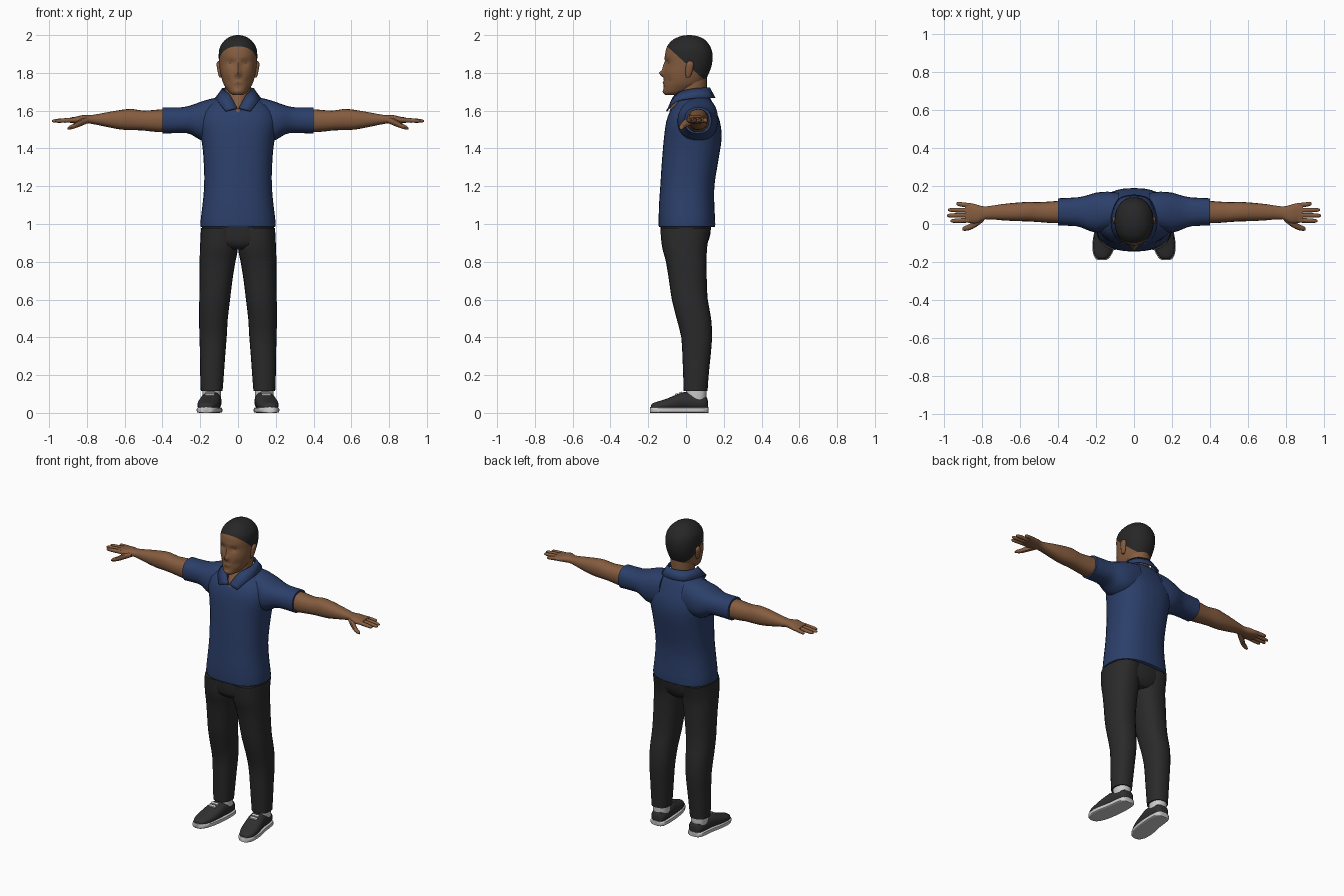
import bpy, bmesh, math
from mathutils import Vector


def material(name, rgb):
    m = bpy.data.materials.new(name)
    m.diffuse_color = (*rgb, 1)
    return m


SKIN = material("brown skin", (0.235, 0.108, 0.05))
SHIRT = material("navy cloth", (0.025, 0.05, 0.145))
TROUSER = material("charcoal cloth", (0.023, 0.023, 0.023))
HAIR = material("black hair", (0.02, 0.02, 0.02))
SHOE = material("dark shoe", (0.03, 0.03, 0.03))
WHITE = material("off white", (0.6, 0.6, 0.6))


def smooth_rows(rows, steps):
    """Catmull-Rom interpolation between rows of equal length."""
    out = []
    for i in range(len(rows) - 1):
        p0, p1 = rows[max(i - 1, 0)], rows[i]
        p2, p3 = rows[i + 1], rows[min(i + 2, len(rows) - 1)]
        for s in range(steps):
            t = s / steps
            out.append([0.5 * (2 * b + (c - a) * t + (2 * a - 5 * b + 4 * c - d) * t * t
                               + (3 * b - a - 3 * c + d) * t ** 3)
                        for a, b, c, d in zip(p0, p1, p2, p3)])
    out.append(list(rows[-1]))
    return out


def finish(name, bm, mat, mirror=False):
    me = bpy.data.meshes.new(name)
    bm.to_mesh(me)
    bm.free()
    me.materials.append(mat)
    ob = bpy.data.objects.new(name, me)
    bpy.context.collection.objects.link(ob)
    if mirror:
        ob.modifiers.new("Mirror", 'MIRROR')
    return ob


def loft_mesh(axis, rows, n=24, power=2.3, steps=2):
    """Rows are (position on axis, a low, a high, b low, b high)."""
    bm = bmesh.new()
    others = [i for i in range(3) if i != axis]
    rings = []
    for pos, a0, a1, b0, b1 in smooth_rows(rows, steps):
        ring = []
        for k in range(n):
            t = math.tau * k / n
            c, s = math.cos(t), math.sin(t)
            p = [0, 0, 0]
            p[axis] = pos
            p[others[0]] = (a0 + a1) / 2 + (a1 - a0) / 2 * math.copysign(abs(c) ** (2 / power), c)
            p[others[1]] = (b0 + b1) / 2 + (b1 - b0) / 2 * math.copysign(abs(s) ** (2 / power), s)
            ring.append(bm.verts.new(p))
        rings.append(ring)
    for r, q in zip(rings, rings[1:]):
        for k in range(n):
            bm.faces.new((r[k], r[(k + 1) % n], q[(k + 1) % n], q[k]))
    bm.faces.new(rings[0][::-1])
    bm.faces.new(rings[-1])
    bmesh.ops.recalc_face_normals(bm, faces=bm.faces)
    return bm


def loft(name, axis, rows, mat, mirror=False, **kw):
    return finish(name, loft_mesh(axis, rows, **kw), mat, mirror)


def centred(rows):
    """Rows (z, half width, front, back) as full loft rows."""
    return [(z, -h, h, f, b) for z, h, f, b in rows]


# Shirt body
loft("shirt_body", 2, centred([
    (0.985, .195, -.143, .152), (1.0, .2, -.145, .155), (1.1, .188, -.143, .15),
    (1.2, .179, -.136, .15), (1.3, .18, -.13, .165), (1.4, .187, -.122, .182),
    (1.47, .198, -.115, .189), (1.54, .208, -.105, .18), (1.6, .19, -.083, .158),
    (1.64, .145, -.048, .142), (1.67, .1, -.02, .125), (1.69, .07, 0, .1)]),
    SHIRT, n=32, power=2.4)

# Sleeves
loft("sleeve", 0, [
    (.08, -.02, .165, 1.46, 1.672), (.14, -.035, .17, 1.44, 1.664),
    (.2, -.045, .165, 1.445, 1.646), (.25, -.03, .15, 1.475, 1.628),
    (.3, -.012, .14, 1.482, 1.618), (.4, -.008, .135, 1.478, 1.618)],
    SHIRT, mirror=True)

# Folded collar, half modelled and mirrored
inner = smooth_rows([(.004, -.093, 1.612), (.045, -.055, 1.685), (.083, .02, 1.712),
                     (.06, .098, 1.72), (0, .122, 1.722)], 4)
outer = smooth_rows([(.065, -.103, 1.597), (.107, -.052, 1.648), (.118, .035, 1.665),
                     (.08, .13, 1.668), (0, .152, 1.668)], 4)
bm = bmesh.new()
strips = [[bm.verts.new(p) for p in line] for line in (inner, outer)]
for i in range(len(inner) - 1):
    bm.faces.new((strips[0][i], strips[1][i], strips[1][i + 1], strips[0][i + 1]))
collar = finish("collar", bm, SHIRT, mirror=True)
solid = collar.modifiers.new("Solidify", 'SOLIDIFY')
solid.thickness = 0.008
solid.offset = 0

# Neck
loft("neck", 2, centred([
    (1.59, .035, -.088, .1), (1.63, .05, -.078, .105), (1.68, .066, -.052, .108),
    (1.72, .07, -.042, .11), (1.79, .07, -.04, .11)]), SKIN, power=2)

# Head with a hairline cut into it
bm = loft_mesh(2, centred([
    (1.683, .025, -.11, -.03), (1.695, .045, -.118, .01), (1.72, .064, -.118, .06),
    (1.75, .08, -.117, .095), (1.8, .093, -.116, .122), (1.85, .1, -.108, .138),
    (1.9, .102, -.11, .14), (1.94, .094, -.1, .128), (1.975, .068, -.07, .1),
    (1.994, .035, -.028, .062), (2.0, .008, .008, .025)]), n=64, power=2.2, steps=4)
# Face relief: x, z, width, height, depth
bumps = [(0, 1.797, .014, .015, .027), (0, 1.835, .011, .025, .013),
         (.038, 1.853, .019, .013, -.011), (-.038, 1.853, .019, .013, -.011),
         (0, 1.88, .05, .01, .004), (0, 1.748, .024, .008, .007),
         (0, 1.703, .02, .01, .005), (.055, 1.76, .015, .02, -.006),
         (-.055, 1.76, .015, .02, -.006)]
for v in bm.verts:
    if v.co.y < -.03:
        v.co.y -= sum(d * math.exp(-((v.co.x - x) / w) ** 2 - ((v.co.z - z) / h) ** 2)
                      for x, z, w, h, d in bumps)
for point, normal in (((0, -.1, 1.94), (0, .9, 1)), ((0, .038, 0), (0, 1, 0)),
                      ((0, 0, 1.768), (0, 0, 1))):
    bmesh.ops.bisect_plane(bm, geom=bm.verts[:] + bm.edges[:] + bm.faces[:],
                           plane_co=point, plane_no=normal)
for f in bm.faces:
    c = f.calc_center_median()
    if c.z > 1.94 - .9 * (c.y + .1) and (c.y < .038 or c.z > 1.768):
        f.material_index = 1
head = finish("head", bm, SKIN)
head.data.materials.append(HAIR)

# Ears
loft("ear", 2, [(1.775, .085, .098, .002, .018), (1.79, .085, .104, -.002, .028),
                (1.83, .085, .112, -.002, .04), (1.852, .085, .113, .004, .04),
                (1.862, .085, .106, .012, .03)], SKIN, mirror=True, n=12)

# Arms with palms
loft("arm", 0, [
    (.36, .005, .125, 1.49, 1.608), (.42, .004, .12, 1.486, 1.606),
    (.5, .01, .115, 1.495, 1.6), (.56, .014, .116, 1.497, 1.609),
    (.62, .015, .112, 1.5, 1.604), (.7, .02, .104, 1.515, 1.59),
    (.78, .025, .092, 1.531, 1.576), (.82, .004, .1, 1.53, 1.577),
    (.86, .005, .11, 1.532, 1.568), (.89, .01, .112, 1.536, 1.564)],
    SKIN, mirror=True, n=20)

# Fingers: root y, tip x, tip y
for i, (y0, x1, y1) in enumerate([(.02, .965, .016), (.047, .985, .044),
                                  (.072, .978, .074), (.097, .935, .107)]):
    rows = []
    for t, r in ((0, .013), (.5, .012), (.88, .01), (1, .004)):
        x, y, z = .865 + (x1 - .865) * t, y0 + (y1 - y0) * t, 1.551 - .006 * t
        rows.append((x, y - r, y + r, z - r, z + r))
    loft(f"finger_{i + 1}", 0, rows, SKIN, mirror=True, n=10, power=2)

# Thumb
loft("thumb", 0, [(.79, .015, .055, 1.535, 1.565), (.83, -.015, .03, 1.518, 1.558),
                  (.865, -.032, .0, 1.505, 1.535), (.893, -.036, -.012, 1.499, 1.52),
                  (.903, -.032, -.02, 1.5, 1.51)], SKIN, mirror=True, n=10, power=2)

# Trousers
loft("trouser_seat", 2, centred([
    (.865, .08, -.09, .085), (.89, .17, -.122, .108), (.94, .193, -.132, .128),
    (1.02, .185, -.135, .135)]), TROUSER)
loft("trouser_leg", 2, [
    (.98, .005, .196, -.136, .134), (.9, .0, .2, -.13, .115), (.85, .003, .202, -.12, .11),
    (.8, .014, .203, -.106, .109), (.7, .03, .203, -.09, .11), (.6, .042, .205, -.075, .115),
    (.5, .054, .206, -.05, .133), (.4, .06, .204, -.025, .138), (.3, .068, .201, -.019, .13),
    (.2, .075, .2, -.015, .12), (.115, .082, .197, -.012, .114)], TROUSER, mirror=True)

# Shoes: y, centre x, half width, top height
shoe = [(.116, .135, .02, .06), (.105, .136, .042, .09), (.06, .138, .051, .1),
        (0, .142, .054, .112), (-.05, .15, .057, .097), (-.1, .158, .057, .076),
        (-.15, .165, .047, .06), (-.178, .168, .03, .05), (-.185, .169, .012, .04)]
loft("shoe_upper", 1, [(y, x - w, x + w, .012, z) for y, x, w, z in shoe],
     SHOE, mirror=True, n=20)
loft("shoe_sole", 1, [(y * 1.025, x - w - .004, x + w + .004, 0, .03) for y, x, w, z in shoe],
     WHITE, mirror=True, n=20, power=6)

# Socks showing above the shoes
loft("sock", 2, [(.07, .09, .186, .0, .108), (.1, .09, .188, .0, .109),
                 (.125, .09, .188, .0, .109)], WHITE, mirror=True)

# Lace bars on the instep
for i, (y, x, z) in enumerate([(-.03, .147, .1065), (-.052, .15, .0985)]):
    bm = bmesh.new()
    bmesh.ops.create_cube(bm, size=1)
    for v in bm.verts:
        v.co = Vector((x + v.co.x * .05, y + v.co.y * .013, z - v.co.y * -.005 + v.co.z * .008))
    finish(f"lace_{i + 1}", bm, WHITE, mirror=True)

# Smooth shading with sharp edges kept
for ob in bpy.context.scene.objects:
    ob.select_set(True)
    bpy.context.view_layer.objects.active = ob
bpy.ops.object.shade_smooth_by_angle(angle=math.radians(40))
